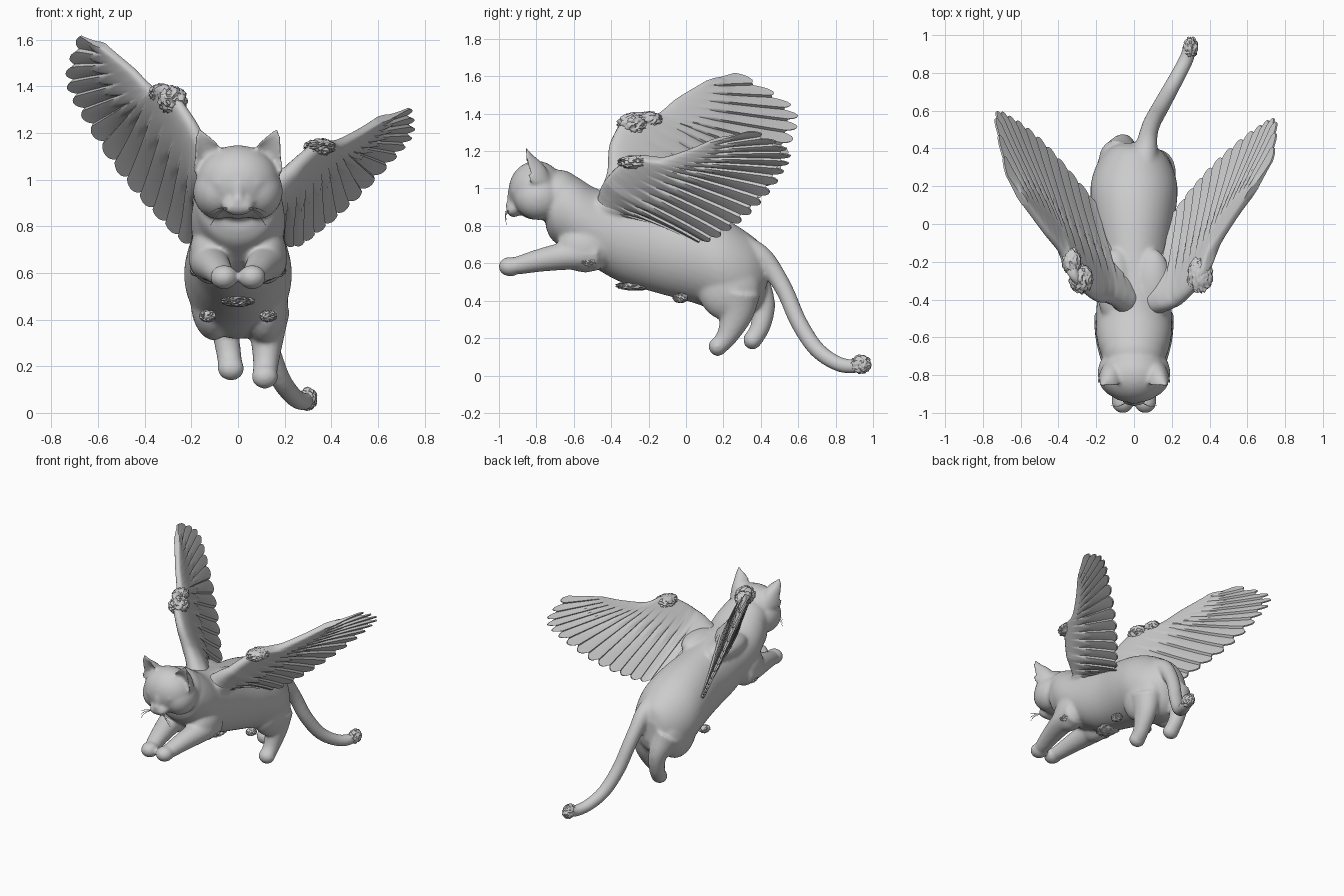
import bpy, bmesh, math, random
from mathutils import Vector, Matrix

if "Cube" in bpy.data.objects:
    bpy.data.objects.remove(bpy.data.objects["Cube"])

random.seed(4)


def spline(pts, u):
    """Smooth point on a list of tuples, u in 0..1"""
    p = [Vector(q) for q in pts]
    n = len(p) - 1
    i = min(int(u * n), n - 1)
    f = u * n - i
    b, c = p[i], p[i + 1]
    a = p[i - 1] if i > 0 else b * 2 - c
    d = p[i + 2] if i + 2 <= n else c * 2 - b
    return 0.5 * (b * 2 + (c - a) * f + (a * 2 - b * 5 + c * 4 - d) * f * f
                  + (b * 3 - a - c * 3 + d) * f ** 3)


def skin(bm, rings):
    """Join closed rings of points into a capped solid"""
    vs = [[bm.verts.new(p) for p in r] for r in rings]
    n = len(vs[0])
    faces = [bm.faces.new((a[i], a[(i + 1) % n], b[(i + 1) % n], b[i]))
             for a, b in zip(vs, vs[1:]) for i in range(n)]
    faces += [bm.faces.new(vs[0]), bm.faces.new(vs[-1])]
    bmesh.ops.recalc_face_normals(bm, faces=faces)


def tube(bm, path, steps=5, sides=24, upright=False, hollow=False):
    """Loft along (x, y, z, half width, half depth) points"""
    rings, n = [], (len(path) - 1) * steps
    for k in range(n + 1):
        q = spline(path, k / n)
        c = Vector(q[:3])
        t = Vector(spline(path, min(1, k / n + .01))[:3]) - Vector(spline(path, max(0, k / n - .01))[:3])
        t.normalize()
        ax = Vector((1, 0, 0))
        if upright:
            up = Vector((0, 0, 1))
        else:
            ax = (ax - t * ax.dot(t)).normalized()
            up = t.cross(ax)
        ring = []
        for j in range(sides):
            a = 2 * math.pi * j / sides
            v = math.sin(a)
            if hollow and v < 0:
                v *= -.4           # dished front of the ear
            ring.append(c + ax * q[3] * math.cos(a) + up * q[4] * v)
        rings.append(ring)
    skin(bm, rings)


def ball(bm, c, r, sub=3, rough=0):
    m = Matrix.Translation(c) @ Matrix.Diagonal((*r, 1))
    vs = bmesh.ops.create_icosphere(bm, subdivisions=sub, radius=1, matrix=m)["verts"]
    if rough:
        for v in vs:
            v.co = Vector(c) + (v.co - Vector(c)) * random.uniform(1 - rough, 1 + rough)


def finish(bm, name, angle=40):
    me = bpy.data.meshes.new(name)
    bm.to_mesh(me)
    bm.free()
    ob = bpy.data.objects.new(name, me)
    bpy.context.collection.objects.link(ob)
    bpy.ops.object.select_all(action='DESELECT')
    ob.select_set(True)
    bpy.context.view_layer.objects.active = ob
    bpy.ops.object.shade_smooth_by_angle(angle=math.radians(angle))
    return ob


# Torso: y, top, bottom, half width
bm = bmesh.new()
torso = [(-.75, .93, .79, .1), (-.72, 1.03, .73, .16), (-.66, 1.09, .68, .185),
         (-.58, 1.06, .62, .2), (-.48, 1.0, .57, .2), (-.35, .97, .5, .195),
         (-.15, .93, .44, .195), (.05, .89, .385, .22), (.2, .84, .33, .23),
         (.32, .77, .32, .195), (.4, .7, .38, .13), (.43, .61, .46, .07)]
tube(bm, [(0, y, (a + b) / 2, w, (a - b) / 2) for y, a, b, w in torso], sides=40, upright=True)

# Head, neck and muzzle
ball(bm, (0, -.8, .99), (.178, .148, .158), 4)
ball(bm, (0, -.68, .95), (.168, .14, .15), 4)
ball(bm, (0, -.92, .89), (.07, .042, .045))
ball(bm, (0, -.935, .955), (.026, .022, .06))
ball(bm, (0, -.955, .915), (.02, .014, .013))
for s in (1, -1):
    ball(bm, (s * .085, -.79, .95), (.108, .13, .12))
    ball(bm, (s * .03, -.935, .88), (.032, .026, .025))
    ball(bm, (s * .075, -.918, .985), (.03, .018, .015))
    # Ears
    tube(bm, [(s * .118, -.85, 1.03, .075, .13), (s * .127, -.86, 1.1, .065, .11),
              (s * .15, -.868, 1.165, .04, .062), (s * .167, -.865, 1.222, .01, .014)], hollow=True)
    # Front legs
    tube(bm, [(s * .12, -.47, .65, .09, .09), (s * .12, -.6, .645, .085, .08),
              (s * .095, -.76, .62, .068, .064), (s * .068, -.9, .588, .053, .049)])
    ball(bm, (s * .06, -.94, .582), (.06, .063, .053))
    ball(bm, (s * .115, -.54, .68), (.095, .15, .13))
    # Wing shoulders
    ball(bm, (s * .1, -.33, .9), (.1, .2, .075))

# Hind legs
ball(bm, (.115, .23, .47), (.1, .17, .18))
ball(bm, (-.105, .25, .49), (.1, .17, .18))
tube(bm, [(.125, .28, .44, .1, .12), (.125, .27, .33, .074, .09),
          (.12, .225, .22, .056, .06), (.115, .18, .16, .053, .048)])
ball(bm, (.115, .17, .155), (.058, .05, .052))
tube(bm, [(-.09, .34, .49, .1, .12), (-.06, .41, .38, .064, .068),
          (-.042, .4, .27, .054, .054), (-.03, .36, .19, .053, .048)])
ball(bm, (-.03, .355, .19), (.058, .05, .052))

# Tail
tube(bm, [(.05, .3, .67, .08, .09), (.065, .4, .63, .06, .065), (.075, .47, .55, .05, .053),
          (.095, .535, .44, .047, .047), (.13, .6, .29, .046, .046), (.18, .69, .15, .044, .044),
          (.235, .79, .073, .041, .041), (.28, .88, .048, .039, .039), (.3, .96, .065, .034, .034)])
body = finish(bm, "cat_body")
rm = body.modifiers.new("fuse", 'REMESH')
rm.mode = 'VOXEL'
rm.voxel_size = .0095
rm.use_smooth_shade = True
sm = body.modifiers.new("soften", 'SMOOTH')
sm.factor, sm.iterations = .5, 14


# Wings: feathered sheet between leading and trailing edges given in (y, z)
def wing(name, side, lead, trail, plane, feathers=17):
    x0, by, bz, y0, z0 = plane
    nrm = Vector((side, -by, -bz)).normalized()
    per, rows, rings = 9, 24, []
    for k in range(feathers * per):
        f = (k % per + .25) / (per - .5)
        s = k / (feathers * per - 1)
        a, b = spline(lead, s), spline(trail, s)
        reach = 1.01 - (.035 + .1 * s * s) * abs(2 * f - 1) ** 2.2
        up, low = [], []
        for r in range(rows + 1):
            t = (r / rows) ** 1.3
            q = a + (b - a) * t * reach
            x = x0 + by * (q[0] - y0) + bz * (q[1] - z0)
            x *= .7 + .3 * min(1, s * 5)
            p = Vector((side * x, q[0], q[1]))
            p += nrm * (f - .5) * .016 * min(1, max(0, (t - .2) * 3))
            h = .16 * (1 - .75 * s) * math.sqrt(t) * (1 - t) ** 2 + .005
            h += .025 * max(0, 1 - s * 4) * (1 - t) * min(1, t * 8)
            if t < .5 - .1 * abs(2 * f - 1):
                h += .004          # covert feather layer
            up.append(p + nrm * h)
            low.append(p - nrm * h)
        rings.append(up + low[::-1])
    bm = bmesh.new()
    skin(bm, rings)
    finish(bm, name, 50)


wing("right_wing", 1,
     [(-.48, .92), (-.44, 1.03), (-.36, 1.12), (-.27, 1.17), (-.14, 1.16), (0, 1.2), (.12, 1.25)],
     [(-.1, .8), (.08, .715), (.24, .79), (.39, .92), (.51, 1.08), (.545, 1.2), (.36, 1.315)],
     (.38, .44, .63, -.25, 1.17))
wing("left_wing", -1,
     [(-.48, .95), (-.42, 1.08), (-.4, 1.25), (-.3, 1.4), (-.17, 1.39), (-.05, 1.48), (.1, 1.57)],
     [(-.1, .8), (.09, .72), (.28, .85), (.45, 1.03), (.56, 1.25), (.57, 1.43), (.28, 1.625)],
     (.32, .47, .43, -.28, 1.4))

# Ragged fur tufts
bm = bmesh.new()
for c, r in [((.35, -.27, 1.14), (.065, .09, .035)), ((-.28, -.29, 1.34), (.06, .075, .06)),
             ((-.33, -.2, 1.37), (.05, .07, .04)), ((0, -.27, .48), (.07, .1, .025)),
             ((.13, -.03, .415), (.035, .04, .025)), ((-.13, -.03, .415), (.035, .04, .025)),
             ((.175, -.52, .61), (.03, .05, .025)), ((-.175, -.52, .61), (.03, .05, .025)),
             ((.3, .935, .06), (.038, .055, .047))]:
    ball(bm, c, r, 4, .13)
finish(bm, "fur_tufts", 60)

# Whiskers
bm = bmesh.new()
for s in (1, -1):
    for dz in (-.03, -.01, .01):
        tube(bm, [(s * .04, -.945, .88, .002, .002), (s * .085, -.965, .87 + dz * .6, .002, .002),
                  (s * .12, -.96, .845 + dz * 1.4, .001, .001)], sides=6)
finish(bm, "whiskers")
